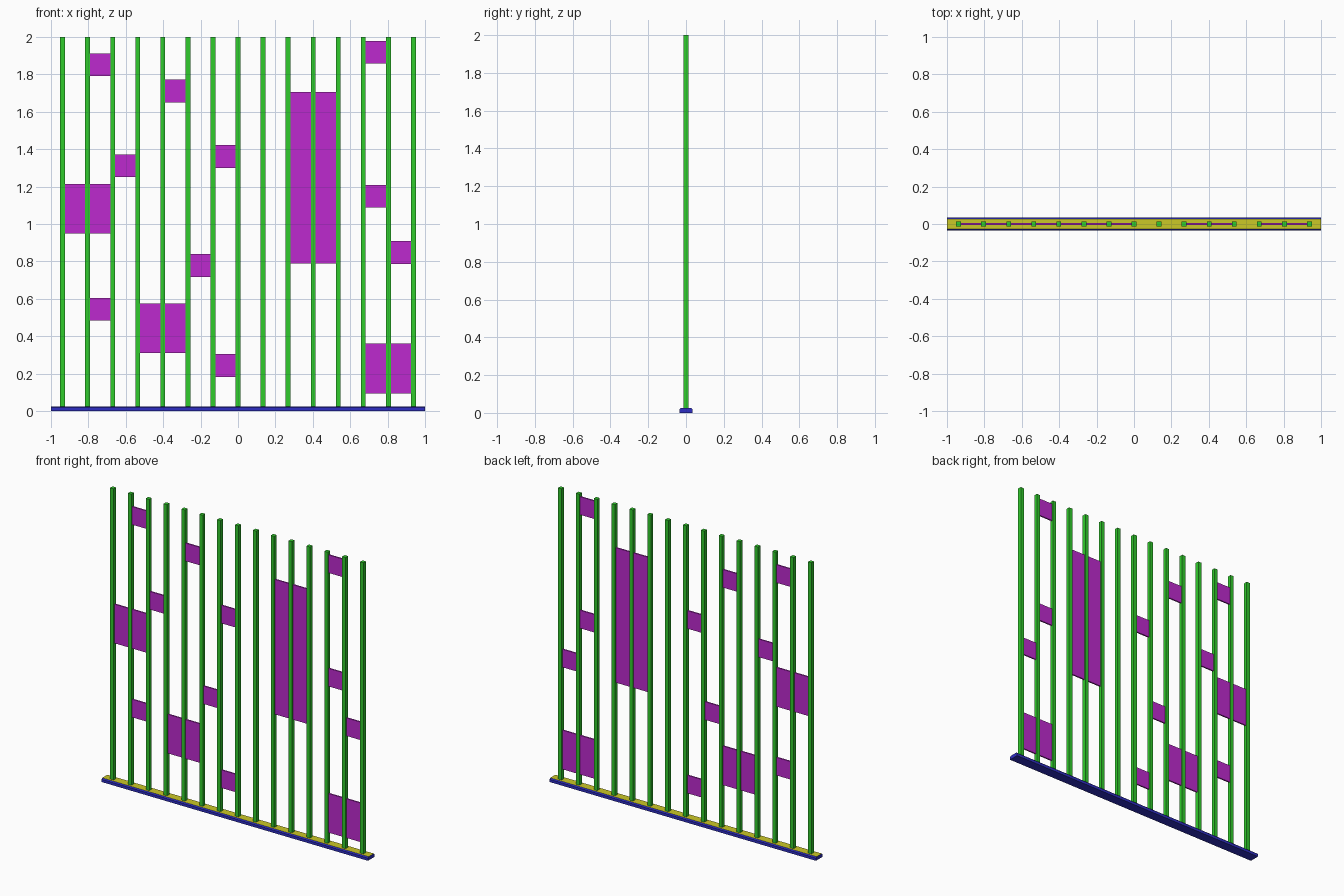
import bpy

cube = bpy.data.objects.get("Cube")
if cube:
    bpy.data.objects.remove(cube, do_unlink=True)


def material(name, rgb):
    m = bpy.data.materials.new(name)
    m.use_nodes = True
    m.diffuse_color = (*rgb, 1)
    m.node_tree.nodes["Principled BSDF"].inputs["Base Color"].default_value = (*rgb, 1)
    return m


green = material("green", (0.03, 0.6, 0.025))
purple = material("purple", (0.51, 0.023, 0.62))
yellow = material("yellow", (0.6, 0.58, 0.02))
blue = material("blue", (0.027, 0.027, 0.55))


def prism(name, outline, x0, x1, mat):
    """Extrude a (y, z) outline along x."""
    n = len(outline)
    verts = [(x, y, z) for x in (x0, x1) for y, z in outline]
    faces = [(i, n + i, n + (i + 1) % n, (i + 1) % n) for i in range(n)]
    faces += [tuple(range(n)), tuple(range(2 * n - 1, n - 1, -1))]
    mesh = bpy.data.meshes.new(name)
    mesh.from_pydata(verts, [], faces)
    mesh.materials.append(mat)
    obj = bpy.data.objects.new(name, mesh)
    bpy.context.collection.objects.link(obj)
    return obj


def box(name, x0, x1, half_depth, z0, z1, mat):
    d = half_depth
    return prism(name, [(-d, z1), (d, z1), (d, z0), (-d, z0)], x0, x1, mat)


# Base rail: chamfered blue bar whose flat top is yellow
rail = prism("base_rail",
             [(-0.028, 0.025), (0.028, 0.025), (0.035, 0.018),
              (0.035, 0), (-0.035, 0), (-0.035, 0.018)], -1, 1, blue)
rail.data.materials.append(yellow)
for face in rail.data.polygons:
    if face.center.z > 0.024:
        face.material_index = 1

# Row of upright bars
POSTS, PITCH, HALF = 15, 0.134, 0.013


def post_x(i):
    return (i - (POSTS - 1) / 2) * PITCH


for i in range(POSTS):
    box(f"post_{i + 1}", post_x(i) - HALF, post_x(i) + HALF, HALF, 0.025, 2, green)

# Panels between bars: first gap, gaps covered, bottom, height
SMALL, LARGE = 0.122, 0.265
panels = [
    (1, 1, 1.79, SMALL), (1, 1, 0.483, SMALL), (0, 2, 0.95, LARGE),
    (2, 1, 1.25, SMALL), (4, 1, 1.65, SMALL), (3, 2, 0.31, LARGE),
    (5, 1, 0.717, SMALL), (6, 1, 1.3, SMALL), (6, 1, 0.183, SMALL),
    (9, 2, 0.79, 0.915), (12, 1, 1.857, SMALL), (12, 1, 1.087, SMALL),
    (13, 1, 0.787, SMALL), (12, 2, 0.095, LARGE),
]
for k, (gap, count, z, height) in enumerate(panels):
    for g in range(gap, gap + count):
        box(f"panel_{k + 1}_{g - gap + 1}", post_x(g) + HALF, post_x(g + 1) - HALF,
            0.005, z, z + height, purple)
